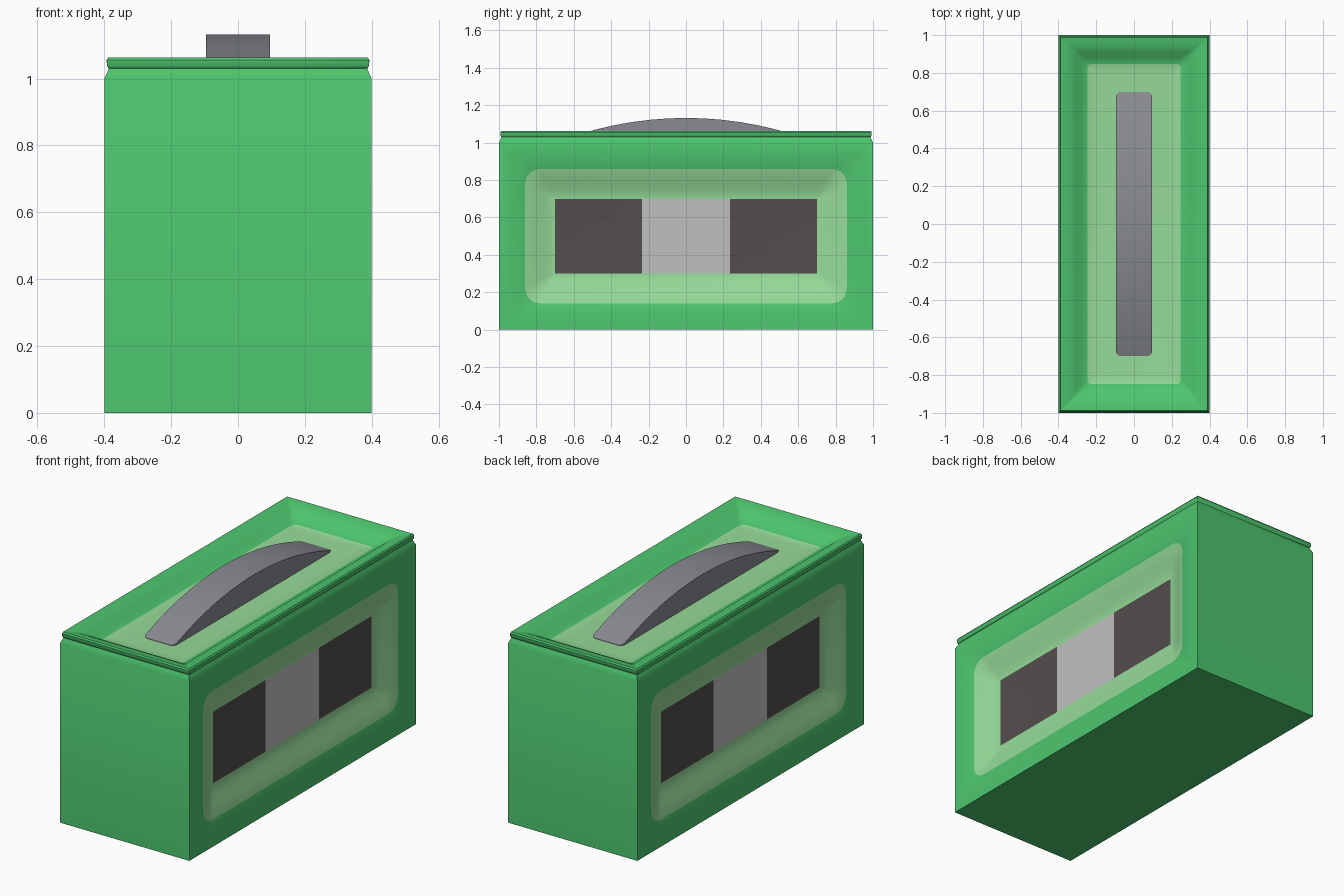
import bpy, bmesh, math

if "Cube" in bpy.data.objects:
    bpy.data.objects.remove(bpy.data.objects["Cube"])


def material(name, r, g, b):
    lin = [((c / 255 + 0.055) / 1.055) ** 2.4 for c in (r, g, b)]
    m = bpy.data.materials.new(name)
    m.diffuse_color = (*lin, 1)
    m.use_nodes = True
    m.node_tree.nodes["Principled BSDF"].inputs["Base Color"].default_value = m.diffuse_color
    return m


GREEN, PALE, DARK, GREY = range(4)
body_mats = [material("green", 77, 198, 110), material("pale green", 150, 219, 153),
             material("dark charcoal", 84, 78, 77), material("light grey", 192, 192, 192)]
handle_mat = material("handle grey", 137, 139, 145)


def finish(bm, name, mats):
    bmesh.ops.remove_doubles(bm, verts=bm.verts, dist=0.0005)
    bmesh.ops.recalc_face_normals(bm, faces=bm.faces)
    me = bpy.data.meshes.new(name)
    bm.to_mesh(me)
    bm.free()
    ob = bpy.data.objects.new(name, me)
    bpy.context.collection.objects.link(ob)
    for m in mats:
        me.materials.append(m)
    bpy.ops.object.select_all(action='DESELECT')
    ob.select_set(True)
    bpy.context.view_layer.objects.active = ob
    bpy.ops.object.shade_smooth_by_angle(angle=math.radians(35))
    return ob


def rounded_rect(hu, hv, r, n=5):
    pts = []
    for k, (su, sv) in enumerate([(1, 1), (-1, 1), (-1, -1), (1, -1)]):
        for i in range(n):
            a = math.pi / 2 * (k + i / (n - 1))
            pts.append((su * (hu - r) + r * math.cos(a), sv * (hv - r) + r * math.sin(a)))
    return pts


def panel(bm, hu, hv, profile, place):
    """Nested rounded rings; profile rows are inset, height, corner radius, colour."""
    prev = None
    for inset, h, r, mat in profile:
        ring = [bm.verts.new(place(u, v, h)) for u, v in rounded_rect(hu - inset, hv - inset, r)]
        if prev:
            for i in range(len(ring)):
                j = (i + 1) % len(ring)
                bm.faces.new((prev[i], prev[j], ring[j], ring[i])).material_index = mat
        prev = ring
    return prev


def quad(bm, pts, mat=GREEN):
    bm.faces.new([bm.verts.new(p) for p in pts]).material_index = mat


bm = bmesh.new()

# Front, back and base
for y in (-1, 1):
    quad(bm, [(-.4, y, 0), (.4, y, 0), (.4, y, 1), (-.4, y, 1)])
quad(bm, [(-.4, -1, 0), (.4, -1, 0), (.4, 1, 0), (-.4, 1, 0)])

# Dished long sides with a three-part plate
side_profile = [(0, .4, 0, GREEN), (.05, .398, .02, GREEN), (.09, .395, .05, GREEN),
                (.14, .386, .08, GREEN), (.20, .364, .06, PALE), (.25, .345, .03, PALE),
                (.28, .337, .01, PALE), (.30, .335, 0, PALE)]
for s in (-1, 1):
    panel(bm, 1, .5, side_profile, lambda u, v, h: (s * h, u, v + .5))
    for y0, y1, mat in ((-.7, -.235, DARK), (-.235, .235, GREY), (.235, .7, DARK)):
        x = s * .335
        quad(bm, [(x, y0, .3), (x, y1, .3), (x, y1, .7), (x, y0, .7)], mat)

# Grooved lip and dished top
top_profile = [(0, 1, 0, GREEN), (.009, 1.018, 0, GREEN), (.013, 1.03, 0, GREEN),
               (.008, 1.038, .002, GREEN), (.007, 1.055, .002, GREEN), (.012, 1.063, .002, GREEN),
               (.03, 1.06, .005, GREEN), (.06, 1.054, .01, GREEN), (.09, 1.04, .02, GREEN),
               (.12, 1.016, .03, GREEN), (.153, 1.003, .02, GREEN), (.2, 1.0, .01, PALE)]
last = panel(bm, .4, 1, top_profile, lambda u, v, h: (u, v, h))
bm.faces.new(last).material_index = PALE
finish(bm, "lantern_body", body_mats)

# Arched handle, solid down to the top panel
bm = bmesh.new()
ys = [-.7, -.692] + [-.68 + 1.36 * i / 14 for i in range(15)] + [.692, .7]
rows = []
for y in ys:
    w = {.7: .075, .692: .088}.get(round(abs(y), 3), .095)
    z = 1.0 + .13 * (1 - (y / .7) ** 2) + .002
    rows.append([bm.verts.new(p) for p in ((-w, y, .995), (-w, y, z), (w, y, z), (w, y, .995))])
for a, b in zip(rows, rows[1:]):
    for i in range(4):
        j = (i + 1) % 4
        bm.faces.new((a[i], a[j], b[j], b[i]))
bm.faces.new(rows[0])
bm.faces.new(rows[-1])
finish(bm, "carry_handle", [handle_mat])
